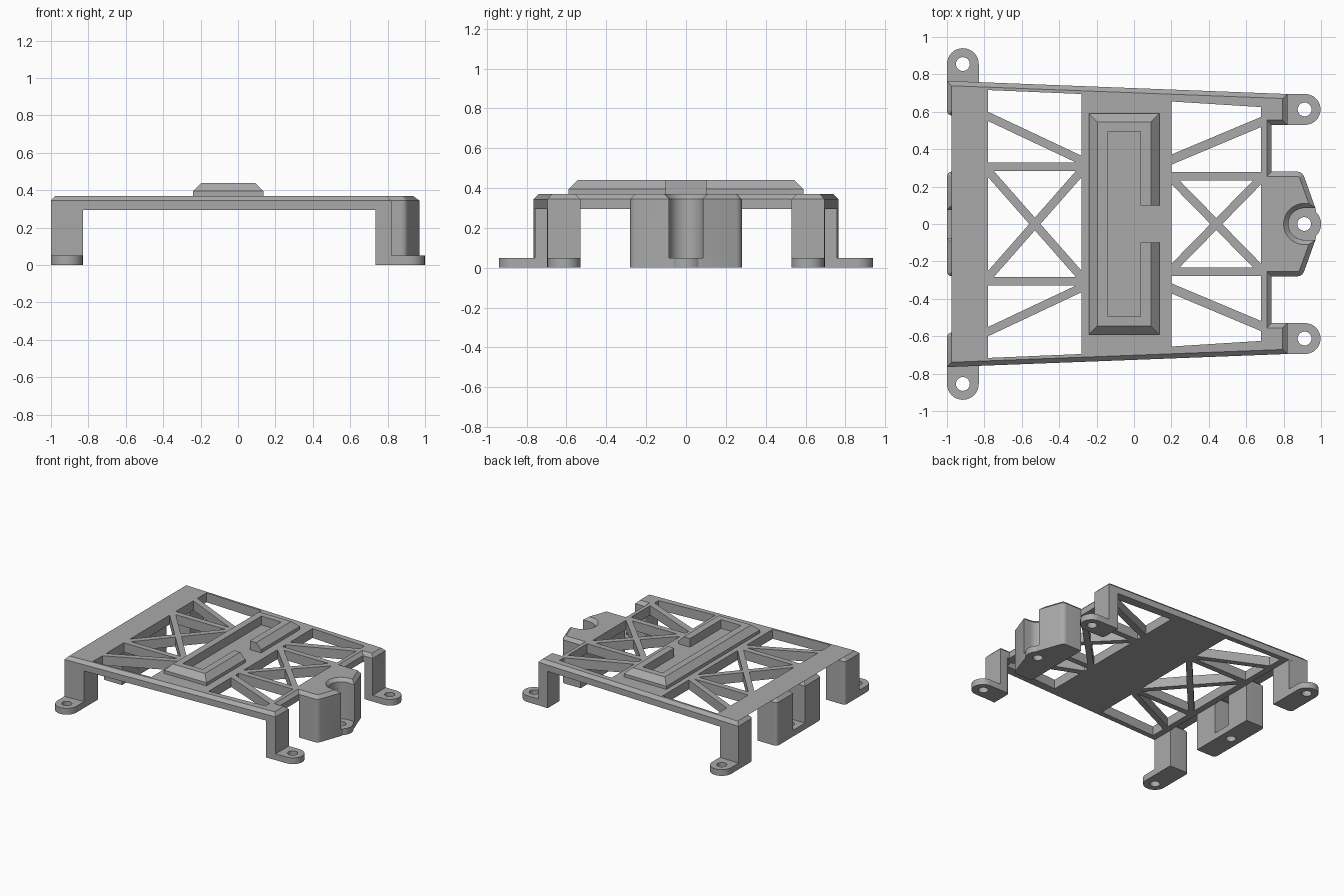
import bpy, bmesh, math
from mathutils import Vector

if "Cube" in bpy.data.objects:
    bpy.data.objects.remove(bpy.data.objects["Cube"])

grey = bpy.data.materials.new("matte_grey")
grey.use_nodes = True
COLOUR = (0.4, 0.4, 0.4, 1)
grey.diffuse_color = COLOUR
grey.node_tree.nodes["Principled BSDF"].inputs["Base Color"].default_value = COLOUR

FLOOR, UNDER, EDGE, TOP = 0.05, 0.295, 0.345, 0.37
HOLE = 0.037


def arc(cx, cy, r, a0, a1, n=16):
    steps = [math.radians(a0 + (a1 - a0) * i / n) for i in range(n + 1)]
    return [(cx + r * math.cos(a), cy + r * math.sin(a)) for a in steps]


def rect(x0, x1, y0, y1):
    return [(x0, y0), (x1, y0), (x1, y1), (x0, y1)]


def flip(points):
    """Mirror an outline across y = 0, keeping its winding."""
    return [(x, -y) for x, y in reversed(points)]


def fillet(points, corners, r=0.03):
    """Round the corners whose positions are listed."""
    out = []
    for i, p in enumerate(points):
        if p not in corners:
            out.append(p)
            continue
        c = Vector(p)
        a = c + (Vector(points[i - 1]) - c).normalized() * r
        b = c + (Vector(points[(i + 1) % len(points)]) - c).normalized() * r
        for k in range(7):
            t = k / 6
            q = a * (1 - t) ** 2 + c * 2 * t * (1 - t) + b * t * t
            out.append((q.x, q.y))
    return out


def inset(points, d):
    """Offset a counter-clockwise outline inwards with mitred corners."""
    out = []
    for i, p in enumerate(points):
        p = Vector(p)
        e = (p - Vector(points[i - 1])).normalized()
        f = (Vector(points[(i + 1) % len(points)]) - p).normalized()
        n, m = Vector((-e.y, e.x)), Vector((-f.y, f.x))
        q = p + (n + m) * d / (1 + n.dot(m))
        out.append((q.x, q.y))
    return out


def loft(name, layers):
    """Solid through a stack of (outline, height) layers."""
    bm = bmesh.new()
    rings = [[bm.verts.new((x, y, z)) for x, y in pts] for pts, z in layers]
    for low, high in zip(rings, rings[1:]):
        for i in range(len(low)):
            j = (i + 1) % len(low)
            bm.faces.new((low[i], low[j], high[j], high[i]))
    bm.faces.new(rings[0][::-1])
    bm.faces.new(rings[-1])
    bmesh.ops.recalc_face_normals(bm, faces=bm.faces)
    mesh = bpy.data.meshes.new(name)
    bm.to_mesh(mesh)
    bm.free()
    mesh.materials.append(grey)
    ob = bpy.data.objects.new(name, mesh)
    bpy.context.collection.objects.link(ob)
    return ob


def prism(name, points, z0, z1):
    return loft(name, [(points, z0), (points, z1)])


def activate(ob):
    bpy.ops.object.select_all(action="DESELECT")
    ob.select_set(True)
    bpy.context.view_layer.objects.active = ob


def cut(ob, points, z0, z1):
    cutter = prism("cutter", points, z0, z1)
    mod = ob.modifiers.new("cut", "BOOLEAN")
    mod.operation, mod.solver, mod.object = "DIFFERENCE", "EXACT", cutter
    activate(ob)
    bpy.ops.object.modifier_apply(modifier=mod.name)
    bpy.data.objects.remove(cutter)


def drill(ob, x, y):
    cut(ob, arc(x, y, HOLE, 0, 345, 23), -0.1, 0.1)


def smooth(ob):
    activate(ob)
    bpy.ops.object.shade_smooth_by_angle(angle=math.radians(25))


def beam(name, a, b, width=0.045):
    a, b = Vector(a), Vector(b)
    d = (b - a).normalized()
    n = Vector((-d.y, d.x)) * width / 2
    prism(name, [tuple(p) for p in (a - n, b - n, b + n, a + n)], UNDER, TOP)


# Top frame: chamfered outline with two window openings
half = arc(0.91, 0, 0.085, 180, 90, 12) + [
    (0.97, 0.085), (0.9, 0.28), (0.735, 0.28), (0.735, 0.53), (0.82, 0.53),
    (0.82, 0.695), (-1, 0.765), (-1, 0.58), (-0.83, 0.58), (-0.83, 0.28),
    (-1, 0.28), (-1, 0.075), (-0.83, 0.075)]
half = fillet(half, [(-1, 0.58), (-1, 0.28), (0.9, 0.28)])
outline = half + flip(half[1:])
frame = loft("top_frame", [(outline, UNDER), (outline, EDGE), (inset(outline, 0.025), TOP)])
for window in ([(-0.28, 0.695), (-0.78, 0.716)], [(0.68, 0.625), (0.2, 0.655)]):
    cut(frame, window + flip(window), 0.2, 0.5)
smooth(frame)

# Cross bracing in both windows
beam("left_cross_a", (-0.785, -0.29), (-0.275, 0.29))
beam("left_cross_b", (-0.785, 0.29), (-0.275, -0.29))
beam("right_cross_a", (0.195, -0.25), (0.685, 0.25))
beam("right_cross_b", (0.195, 0.25), (0.685, -0.25))
for side, s in (("back", 1), ("front", -1)):
    beam(side + "_left_bar", (-0.785, 0.305 * s), (-0.275, 0.305 * s))
    beam(side + "_right_bar", (0.195, 0.255 * s), (0.685, 0.255 * s))
    beam(side + "_left_brace", (-0.79, 0.58 * s), (-0.27, 0.335 * s))
    beam(side + "_right_brace", (0.19, 0.34 * s), (0.69, 0.55 * s), 0.05)

# Raised tray with a pocket open on one side
base = rect(-0.24, 0.135, -0.59, 0.59)
tray = loft("raised_tray", [(base, TOP), (base, 0.395), (inset(base, 0.045), 0.44)])
pocket = [(-0.14, -0.495), (0.035, -0.495), (0.035, -0.1), (0.2, -0.1)]
cut(tray, pocket + flip(pocket), 0.3, 0.5)

# Corner legs with drilled mounting tabs
left_leg = fillet([(-1, 0.58), (-0.83, 0.58), (-0.83, 0.758), (-1, 0.765)], [(-1, 0.58)])
left_tab = [(-1, 0.7), (-0.83, 0.7)] + arc(-0.915, 0.855, 0.085, 0, 180)
right_leg = fillet([(0.735, 0.53), (0.82, 0.53), (0.82, 0.695), (0.735, 0.698)], [(0.735, 0.53)])
right_tab = [(0.8, 0.695), (0.8, 0.53)] + arc(0.915, 0.6125, 0.0825, -90, 90)
for side, m in (("back", list), ("front", flip)):
    s = 1 if m is list else -1
    for name, leg, tab, hx, hy in (("left", left_leg, left_tab, -0.915, 0.855),
                                   ("right", right_leg, right_tab, 0.912, 0.6125)):
        smooth(prism(f"{side}_{name}_leg", m(leg), 0, UNDER))
        plate = prism(f"{side}_{name}_tab", m(tab), 0, FLOOR)
        drill(plate, hx, hy * s)
        smooth(plate)

# Middle post with a square slot
corners = [(-1, -0.28), (-1, 0.28)]
post = prism("slotted_post", fillet(rect(-1, -0.83, -0.28, 0.28), corners), 0, UNDER)
cut(post, rect(-1.1, -0.7, -0.075, 0.075), FLOOR, 0.5)
drill(post, -0.915, 0)
smooth(post)

# Middle post with a round slot
flank = [(0.735, -0.28), (0.9, -0.28), (0.97, -0.085)]
shape = flank + arc(0.91, 0, 0.09, -45, 45) + flip(flank)
post = prism("rounded_post", fillet(shape, [(0.9, -0.28), (0.9, 0.28)]), 0, UNDER)
cut(post, arc(0.91, 0, 0.085, 90, 270) + [(1.1, -0.085), (1.1, 0.085)], FLOOR, 0.5)
drill(post, 0.91, 0)
smooth(post)
